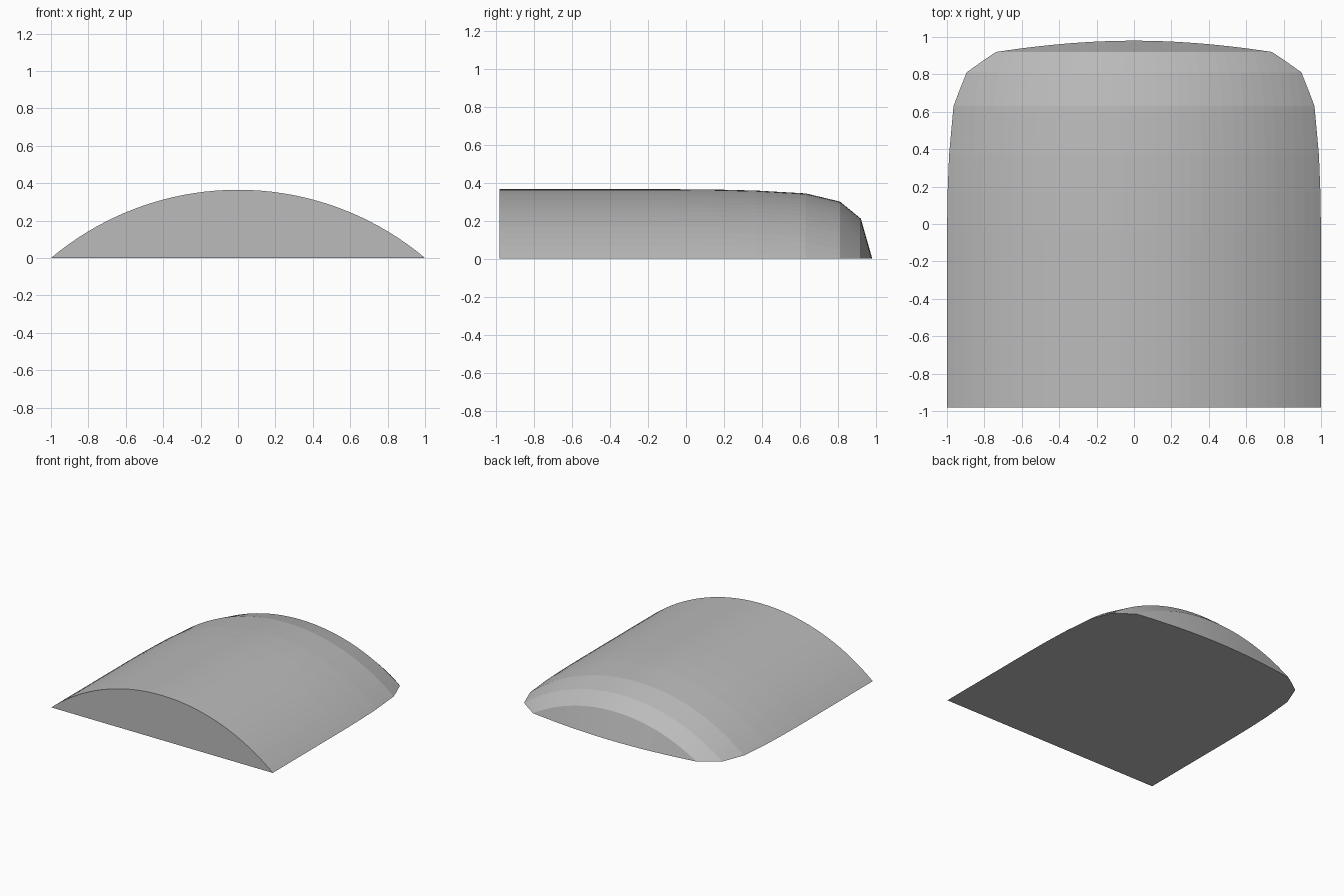
import bpy, bmesh, math
from mathutils import Matrix, Vector

cube = bpy.data.objects.get("Cube")
if cube:
    bpy.data.objects.remove(cube, do_unlink=True)

HALF_WIDTH, HEIGHT = 1.0, 0.365
RADIUS = (HALF_WIDTH ** 2 + HEIGHT ** 2) / (2 * HEIGHT)
AXIS = Vector((0, 0, HEIGHT - RADIUS))
FRONT, BACK = -0.98, 0.98
SWEEP = math.radians(90)
SEGMENTS = 40

# Plain grey surface
grey = bpy.data.materials.new("light_grey")
grey.use_nodes = True
colour = (0.5, 0.5, 0.5, 1)
grey.diffuse_color = colour
grey.node_tree.nodes["Principled BSDF"].inputs["Base Color"].default_value = colour

# Lengthwise profile (y, z): straight crown, then a rounded shoulder and steep end
crown = [(FRONT, HEIGHT), (-0.05, HEIGHT), (0.17, 0.363), (0.37, 0.358),
         (0.63, 0.343), (0.81, 0.3), (0.92, 0.21)]
below = -0.2
slope = (BACK - 0.92) / 0.21
profile = crown + [(BACK - below * slope, below), (FRONT, below)]

# Sweep the profile about the long axis, then slice it flat at the ground
bm = bmesh.new()
face = bm.faces.new([bm.verts.new((0, y, z)) for y, z in profile])
bmesh.ops.rotate(bm, verts=bm.verts[:], cent=AXIS,
                 matrix=Matrix.Rotation(-SWEEP / 2, 3, 'Y'))
bmesh.ops.spin(bm, geom=[face] + face.verts[:] + face.edges[:], cent=AXIS,
               axis=(0, 1, 0), angle=SWEEP, steps=SEGMENTS)
cut = bmesh.ops.bisect_plane(bm, geom=bm.verts[:] + bm.edges[:] + bm.faces[:],
                             plane_co=(0, 0, 0), plane_no=(0, 0, 1), clear_inner=True)
rim = [e for e in bm.edges if e.is_boundary]
bmesh.ops.contextual_create(bm, geom=rim)

# Merge the coplanar pieces of the front wall
wall = [e for e in bm.edges if len(e.link_faces) == 2
        and all(f.normal.y ** 2 > 0.999 for f in e.link_faces)]
bm.normal_update()
wall = [e for e in bm.edges if all(abs(v.co.y - FRONT) < 1e-4 for v in e.verts)
        and len(e.link_faces) == 2
        and all(abs(f.normal.y) > 0.99 for f in e.link_faces)]
bmesh.ops.dissolve_edges(bm, edges=wall, use_verts=False)
bmesh.ops.recalc_face_normals(bm, faces=bm.faces[:])

mesh = bpy.data.meshes.new("domed_slab")
bm.to_mesh(mesh)
bm.free()
mesh.materials.append(grey)
slab = bpy.data.objects.new("domed_slab", mesh)
bpy.context.collection.objects.link(slab)
